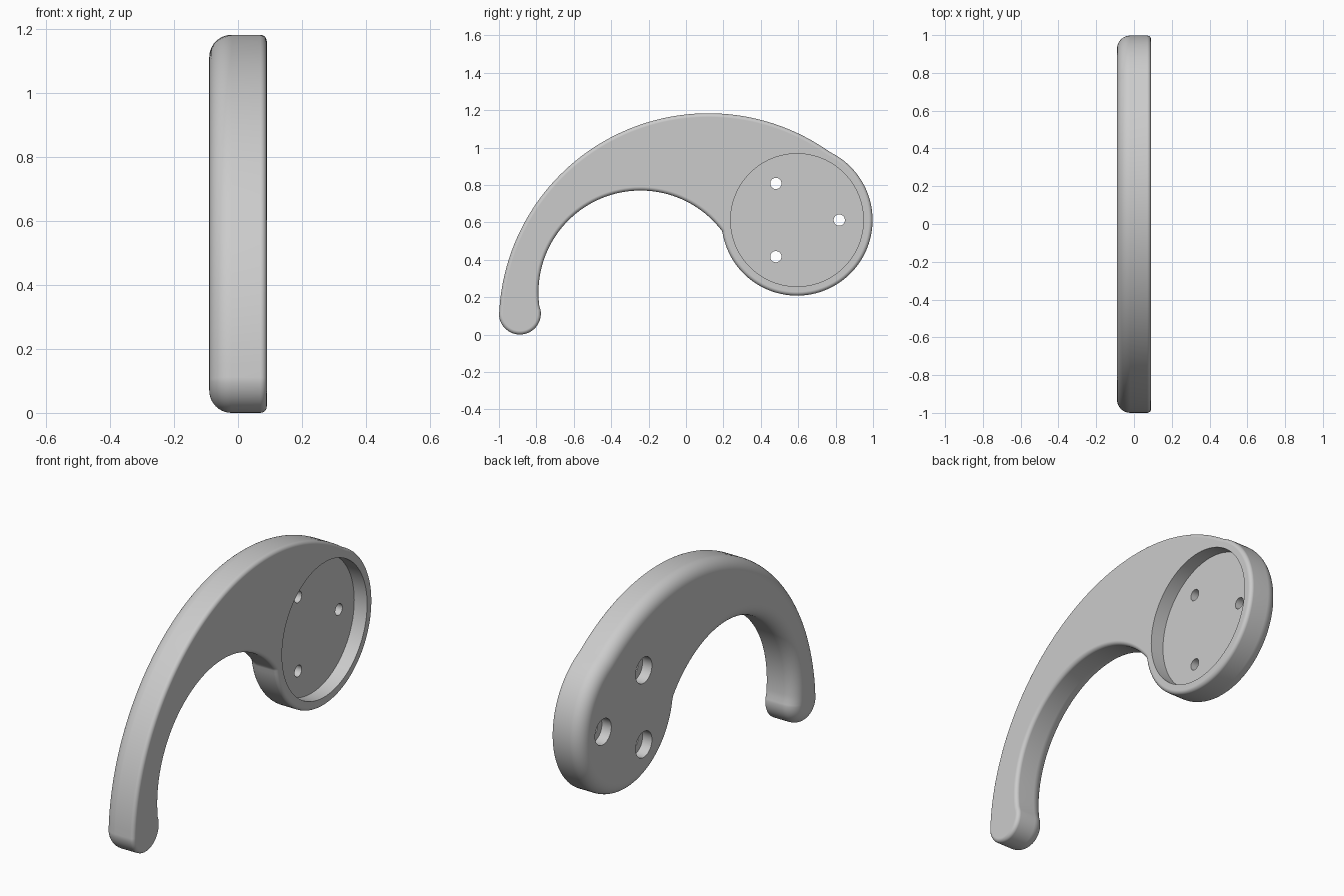
import bpy
import bmesh
from math import radians, sin, cos, pi
from mathutils import Vector

cube = bpy.data.objects.get("Cube")
if cube:
    bpy.data.objects.remove(cube)

HALF = 0.09                        # half thickness
HUB = Vector((0.5935, 0.612))      # hub centre in (y, z)

grey = bpy.data.materials.new("plain grey")
grey.use_nodes = True
grey.diffuse_color = (0.6, 0.6, 0.6, 1)
grey.node_tree.nodes["Principled BSDF"].inputs["Base Color"].default_value = (0.6, 0.6, 0.6, 1)


def arc(centre, r, start, end, steps):
    angles = [radians(start + (end - start) * i / steps) for i in range(steps + 1)]
    return [Vector(centre) + r * Vector((cos(a), sin(a))) for a in angles]


def inset(loop, dist):
    """Move a counter-clockwise outline inwards with mitred corners."""
    result = []
    for i, p in enumerate(loop):
        a = (p - loop[i - 1]).normalized()
        b = (loop[(i + 1) % len(loop)] - p).normalized()
        na, nb = Vector((-a.y, a.x)), Vector((-b.y, b.x))
        result.append(p + (na + nb) * dist / (1 + na.dot(nb)))
    return result


# Outline: round hub, outer sweep, rounded tip, inner sweep
outline = arc(HUB, 0.404, -170, 63, 72)
outline += arc((0.12, 0.063), 1.12, 55, 177.5, 64)
outline += arc((-0.888, 0.112), 0.112, 184, 370, 32)
outline += arc((-0.243, 0.224), 0.546, 187.5, 37.1, 56)

# Rounded edges: wide on the -x side, narrow on the +x side
profile = []
for side, radius, steps in ((-1, 0.07, 10), (1, 0.02, 5)):
    part = []
    for i in range(steps + 1):
        t = pi / 2 * i / steps
        part.append((side * (HALF - radius + radius * cos(t)), radius * (1 - sin(t))))
    profile += part if side < 0 else part[::-1]

bm = bmesh.new()
rings = [[bm.verts.new((x, p.x, p.y)) for p in inset(outline, d)] for x, d in profile]
for low, high in zip(rings, rings[1:]):
    for i in range(len(low)):
        j = (i + 1) % len(low)
        bm.faces.new((low[i], low[j], high[j], high[i]))
bm.faces.new(rings[0][::-1])
bm.faces.new(rings[-1])
bmesh.ops.recalc_face_normals(bm, faces=bm.faces)
mesh = bpy.data.meshes.new("curved_handle")
bm.to_mesh(mesh)
bm.free()
handle = bpy.data.objects.new("curved_handle", mesh)
bpy.context.collection.objects.link(handle)
mesh.materials.append(grey)


def cut(name, centre, radius, x0, x1, sides):
    """Remove a cylinder lying along x between x0 and x1."""
    bpy.ops.mesh.primitive_cylinder_add(
        vertices=sides, radius=radius, depth=x1 - x0,
        location=((x0 + x1) / 2, centre.x, centre.y), rotation=(0, pi / 2, 0))
    cutter = bpy.context.object
    cutter.name = name
    cutter.hide_render = True
    cutter.data.materials.append(grey)
    mod = handle.modifiers.new(name, "BOOLEAN")
    mod.operation = "DIFFERENCE"
    mod.solver = "EXACT"
    mod.object = cutter
    bpy.context.view_layer.objects.active = handle
    bpy.ops.object.modifier_apply(modifier=name)
    bpy.data.objects.remove(cutter)


# Round recess, then three counterbored screw holes
cut("recess_cutter", HUB, 0.355, HALF - 0.075, HALF + 0.1, 96)
for k in range(3):
    a = radians(120 * k)
    spot = HUB + 0.226 * Vector((cos(a), sin(a)))
    cut("hole_cutter", spot, 0.03, -0.2, 0.2, 32)
    cut("counterbore_cutter", spot, 0.068, -0.2, -HALF + 0.055, 40)

# Smooth shading with crisp machined edges
bpy.ops.object.select_all(action="DESELECT")
handle.select_set(True)
bpy.context.view_layer.objects.active = handle
bpy.ops.object.shade_smooth_by_angle(angle=radians(30))
weighted = handle.modifiers.new("even_normals", "WEIGHTED_NORMAL")
weighted.keep_sharp = True
